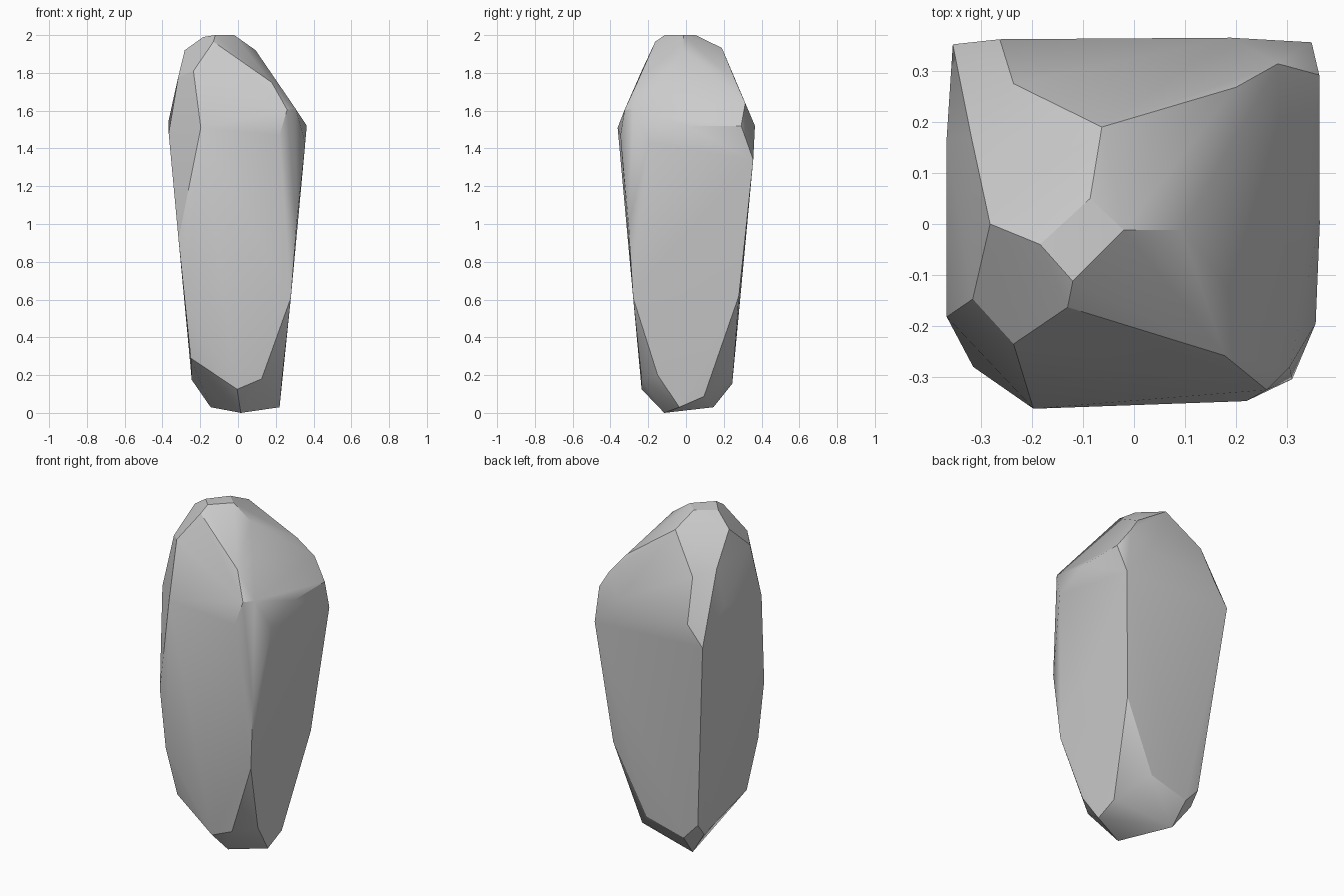
import bpy, bmesh, math

# Corner points of the chipped stone, grouped by height
crown = [(-.184, -.04, 1.99), (-.086, .05, 2), (-.02, -.012, 2), (-.12, -.112, 2),
         (-.13, -.163, 1.965), (-.063, .19, 1.932), (-.282, 0, 1.92), (.093, -.012, 1.92),
         (-.236, -.235, 1.81), (-.316, -.147, 1.78), (-.318, .167, 1.76), (-.236, .275, 1.73),
         (.2, .268, 1.745), (.178, -.258, 1.75), (.282, .314, 1.64)]
shoulder = [(-.355, .352, 1.37), (-.263, .362, 1.49), (.19, .365, 1.52), (.348, .356, 1.34),
            (.363, .292, 1.52), (-.367, .169, 1.55), (-.367, -.182, 1.48), (-.197, -.362, 1.51),
            (.22, -.347, 1.47), (.26, -.325, 1.605), (.305, -.28, 1.61), (.356, -.195, 1.43),
            (.364, 0, 1.52)]
waist = [(-.315, -.28, .92), (.31, -.304, 1.0), (.28, -.28, .61), (.28, .28, .62),
         (-.28, -.275, .58)]
foot = [(-.25, -.21, .29), (-.005, -.235, .125), (.125, -.235, .18), (.235, -.15, .2),
        (.22, -.035, .03), (.22, .095, .087), (.15, .15, .12), (.085, .25, .22),
        (-.156, .245, .155), (-.145, .145, .03), (-.245, .18, .175), (-.245, .24, .25),
        (.015, -.115, 0)]

# Wrap the corners into one faceted solid
bm = bmesh.new()
for p in crown + shoulder + waist + foot:
    bm.verts.new(p)
hull = bmesh.ops.convex_hull(bm, input=bm.verts[:])
bmesh.ops.delete(bm, geom=[v for v in bm.verts if not v.link_faces], context='VERTS')
bmesh.ops.recalc_face_normals(bm, faces=bm.faces[:])

mesh = bpy.data.meshes.new("standing_stone")
bm.to_mesh(mesh)
bm.free()
stone = bpy.data.objects.new("standing_stone", mesh)
bpy.context.collection.objects.link(stone)

# Crisp facet edges, soft shading across gentle bends
bpy.context.view_layer.objects.active = stone
stone.select_set(True)
bpy.ops.object.shade_smooth_by_angle(angle=math.radians(25))
